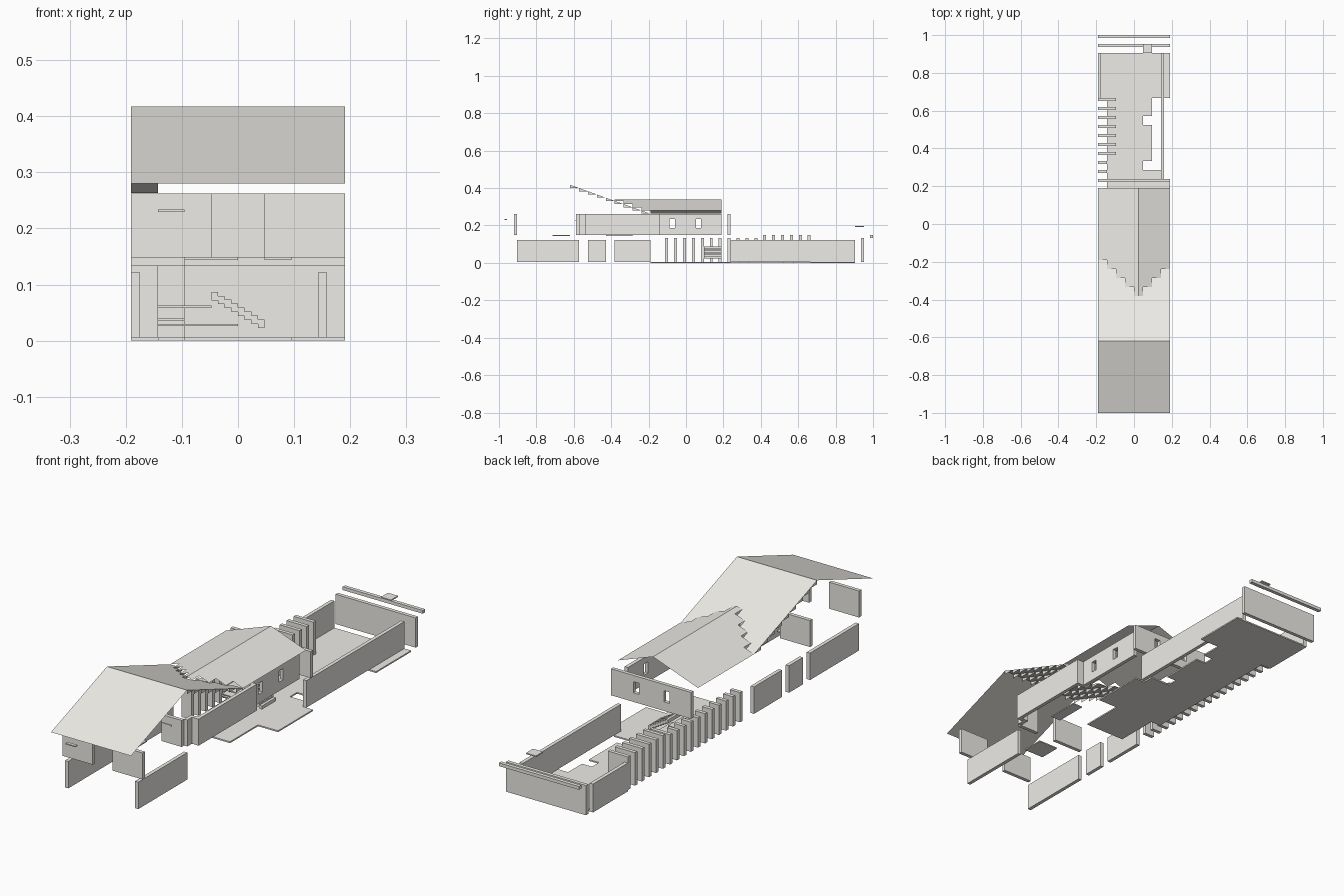
import bpy, bmesh

if "Cube" in bpy.data.objects:
    bpy.data.objects.remove(bpy.data.objects["Cube"])

C = 1 / 21          # plan grid cell
T = C / 3           # wall thickness
PITCH = 0.36        # roof slope
EAVE = 0.28
LOW, UP = (0.006, 0.122), (0.148, 0.262)   # storey wall heights

plaster = bpy.data.materials.new("plaster")
plaster.diffuse_color = (0.86, 0.84, 0.80, 1)
plaster.use_nodes = True
plaster.node_tree.nodes["Principled BSDF"].inputs["Base Color"].default_value = plaster.diffuse_color


def finish(name, bm):
    bmesh.ops.remove_doubles(bm, verts=bm.verts, dist=1e-5)
    me = bpy.data.meshes.new(name)
    bm.to_mesh(me)
    bm.free()
    me.materials.append(plaster)
    ob = bpy.data.objects.new(name, me)
    bpy.context.collection.objects.link(ob)
    return ob


def boxes(name, items):
    """items: (x0, x1, y0, y1, z0, z1)"""
    bm = bmesh.new()
    for x0, x1, y0, y1, z0, z1 in items:
        vs = bmesh.ops.create_cube(bm, size=1)["verts"]
        for v in vs:
            v.co.x = x0 if v.co.x < 0 else x1
            v.co.y = y0 if v.co.y < 0 else y1
            v.co.z = z0 if v.co.z < 0 else z1
    return finish(name, bm)


def wall_y(i, j0, j1, z):
    """wall running along y, on the left edge of column i"""
    return (i * C, i * C + T, j0 * C, j1 * C, *z)


def wall_x(j, i0, i1, z):
    """wall running along x, on the front side of row line j"""
    return (i0 * C, i1 * C, j * C - T, j * C, *z)


def sheet(name, polys, flip=True):
    """single sided faces, roof sheets face downwards"""
    bm = bmesh.new()
    for p in polys:
        bm.faces.new([bm.verts.new(v) for v in p])
    if flip:
        bmesh.ops.reverse_faces(bm, faces=bm.faces)
    return finish(name, bm)


def slab(name, outline, z0, z1):
    """flat plate from a plan outline in grid cells"""
    bm = bmesh.new()
    f = bm.faces.new([bm.verts.new((x * C, y * C, z0)) for x, y in outline])
    r = bmesh.ops.extrude_face_region(bm, geom=[f], use_keep_orig=True)
    for v in r["geom"]:
        if isinstance(v, bmesh.types.BMVert):
            v.co.z = z1
    bmesh.ops.recalc_face_normals(bm, faces=bm.faces)
    return finish(name, bm)


def cut(ob, items):
    """boolean window openings"""
    c = boxes(ob.name + "_cutter", items)
    c.hide_render = True
    c.hide_viewport = True
    m = ob.modifiers.new("openings", "BOOLEAN")
    m.object = c
    m.operation = "DIFFERENCE"
    m.solver = "EXACT"


# --- ground floor plate with notches
slab("ground_floor", [
    (-2, -4), (2, -4), (2, 0), (4, 0), (4, 5), (3, 5), (3, 6), (1, 6), (1, 7),
    (2, 7), (2, 11), (1, 11), (1, 12), (2, 12), (2, 14), (4, 14), (4, 19),
    (-4, 19), (-4, 14), (-3, 14), (-3, 0), (-2, 0)], 0, 0.006)

# --- upper floor pieces and small rear tile
boxes("upper_floor_plates", [
    (-2 * C, 0, -15 * C, -13 * C, 0.144, 0.149),
    (1 * C, 2 * C, -9 * C, -6 * C, 0.144, 0.149),
    (1 * C, 2 * C, 19 * C, 20 * C, 0.193, 0.198)])

# --- lower storey walls
boxes("lower_walls", [
    wall_y(-4, -19, -12, LOW), wall_y(3, -19, -12, LOW),
    wall_y(-4, -11, -9, LOW), wall_y(-4, -8, -4, LOW),
    wall_y(-4, 14, 19, LOW), wall_y(3, 5, 19, LOW)])
boxes("yard_end_wall", [wall_x(20, -4, 4, (0.006, 0.134))])
boxes("yard_end_rail", [wall_x(21, -4, 4, (0.134, 0.148))])

# --- row of upright fins on the left
boxes("left_fins", [
    wall_x(j, -4, -2 if j >= 8 else -3, (0.006, 0.148 if j >= 9 else 0.134))
    for j in range(-2, 15)])

# --- upper storey walls, with a bay stepping out on the right
boxes("upper_front_walls", [
    wall_x(-19, -4, -1, UP), wall_x(-19, 1, 4, UP),
    wall_x(-12, -4, -1, UP), wall_x(-12, 1, 3, UP)])
boxes("upper_side_bay", [
    wall_y(3, -12, -11, UP), wall_x(-11, 3, 4, UP),
    (4 * C - T, 4 * C, -11 * C, -3 * C - T, *UP), wall_x(-3, 3, 4, UP)])
side = boxes("upper_side_wall", [wall_y(3, -3, 4, UP)])
cut(side, [(2.5 * C, 4 * C, y - 0.014, y + 0.014, 0.187, 0.235) for y in (-0.073, 0.067)])
rear = boxes("upper_rear_wall", [wall_x(5, -4, 4, UP)])
cut(rear, [(x - 0.014, x + 0.014, 4 * C, 5.5 * C, 0.187, 0.235) for x in (-0.075, 0.07)])

# --- little window ledges
boxes("window_ledges", [
    (-3 * C, -2 * C, -0.970, -0.956, 0.229, 0.234),
    (1 * C, 2 * C, -0.590, -0.576, 0.224, 0.229)])

# --- stairs with landings
boxes("stairs", [
    (-C + k * C / 4, -C + (k + 1) * C / 4, 2 * C, 4 * C, 0.072 - k * 0.007, 0.087 - k * 0.007)
    for k in range(8)])
boxes("stair_landings", [
    (-3 * C, -1 * C, 2 * C, 4 * C, 0.058, 0.063),
    (-3 * C, -2 * C, 2 * C, 4 * C, 0.036, 0.040),
    (-3 * C, 0, 2 * C, 4 * C, 0.026, 0.030)])

# --- front roof: ridge across the house at row -13
RY = -13 * C
RZ = EAVE + PITCH * 8 * C
starts = {i: -8 + abs(i) for i in range(-4, 4)}   # stepped valley


def back_z(y):
    return RZ - PITCH * (y - RY)


sheet("front_roof_slope", [[(-4 * C, -21 * C, EAVE), (4 * C, -21 * C, EAVE),
                            (4 * C, RY, RZ), (-4 * C, RY, RZ)]])
sheet("front_roof_back_slope", [
    [(i * C, RY, RZ), ((i + 1) * C, RY, RZ),
     ((i + 1) * C, e * C, back_z(e * C)), (i * C, e * C, back_z(e * C))]
    for i, e in starts.items()])

# --- wedge shaped fins below the back slope
fins = []
for i in range(-4, 5):
    end = max(starts.get(i, -99), starts.get(i - 1, -99))
    for j in range(-13, end):
        a, b = j * C, (j + 1) * C
        fins.append([(i * C, a, back_z(a)), (i * C, b, back_z(b)), (i * C, a, back_z(b))])
sheet("roof_wedges", fins, flip=False)

# --- rear roof: ridge running back, stepped where it meets the front roof
RX = 0.5 * C


def rear_z(x):
    return EAVE + PITCH * (3.5 * C - abs(x - RX))


polys = []
for i, s in starts.items():
    cuts = [i * C, RX, (i + 1) * C] if i == 0 else [i * C, (i + 1) * C]
    for x0, x1 in zip(cuts, cuts[1:]):
        polys.append([(x0, s * C, rear_z(x0)), (x1, s * C, rear_z(x1)),
                      (x1, 4 * C, rear_z(x1)), (x0, 4 * C, rear_z(x0))])
sheet("rear_roof", polys)
